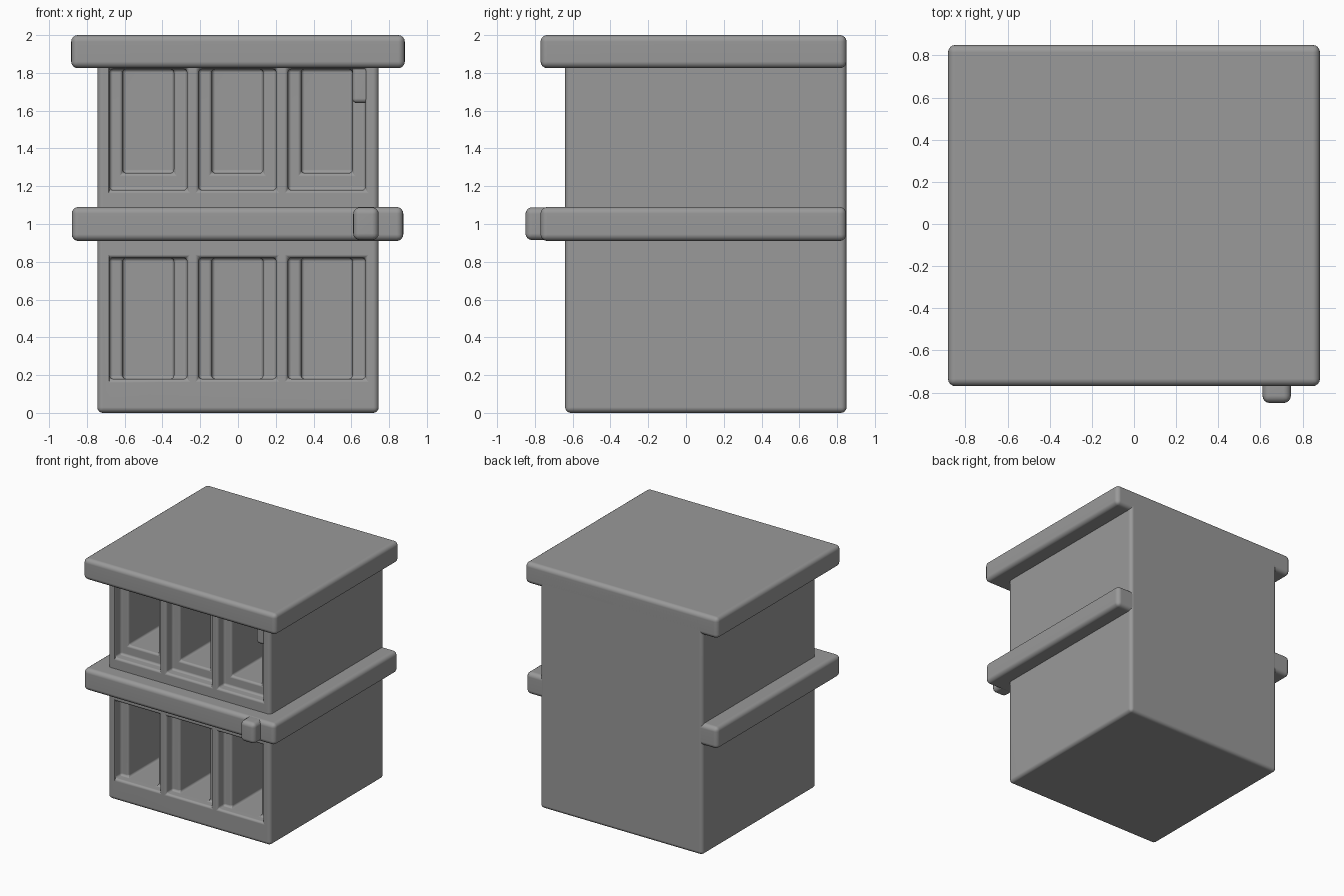
import bpy, bmesh, math
from mathutils import Vector

if "Cube" in bpy.data.objects:
    bpy.data.objects.remove(bpy.data.objects["Cube"])

stone = bpy.data.materials.new("dark_grey")
stone.diffuse_color = (0.32, 0.32, 0.32, 1)
stone.use_nodes = True
stone.node_tree.nodes["Principled BSDF"].inputs["Base Color"].default_value = stone.diffuse_color


def box(name, lo, hi):
    """Axis-aligned box from two opposite corners."""
    lo, hi = Vector(lo), Vector(hi)
    bm = bmesh.new()
    bmesh.ops.create_cube(bm, size=1)
    for v in bm.verts:
        v.co = [(lo[i] + hi[i]) / 2 + v.co[i] * (hi[i] - lo[i]) for i in range(3)]
    mesh = bpy.data.meshes.new(name)
    bm.to_mesh(mesh)
    bm.free()
    mesh.materials.append(stone)
    ob = bpy.data.objects.new(name, mesh)
    bpy.context.collection.objects.link(ob)
    return ob


def round_edges(ob, width):
    bev = ob.modifiers.new("round_edges", 'BEVEL')
    bev.width = width
    bev.segments = 4
    bev.limit_method = 'ANGLE'
    bev.angle_limit = math.radians(40)
    bev.use_clamp_overlap = False


def smooth(ob):
    for p in ob.data.polygons:
        p.use_smooth = True
    ob.modifiers.new("clean_normals", 'WEIGHTED_NORMAL').keep_sharp = True


def rounded_box(name, lo, hi, width):
    ob = box(name, lo, hi)
    round_edges(ob, width)
    smooth(ob)


def cut(ob, name, lo, hi):
    cutter = box(name, lo, hi)
    for p in cutter.data.polygons:
        p.use_smooth = True
    cutter.hide_render = True
    cutter.hide_set(True)
    cutter.display_type = 'WIRE'
    mod = ob.modifiers.new(name, 'BOOLEAN')
    mod.operation = 'DIFFERENCE'
    mod.solver = 'EXACT'
    mod.object = cutter


FRONT, BACK = -0.64, 0.85
STEP, DEPTH = 0.08, 0.62

# Main block with two rows of three stepped window alcoves
body = box("building_body", (-0.745, FRONT, 0), (0.745, BACK, 1.975))
round_edges(body, 0.03)
for row, sill, inner_sill, top in (("lower", 0.18, 0.18, 0.82), ("upper", 1.18, 1.27, 1.82)):
    for i, x in enumerate((-0.475, -0.003, 0.47)):
        cut(body, f"{row}_frame_cutter_{i}", (x - 0.205, -0.9, sill), (x + 0.205, FRONT + STEP, top))
        cut(body, f"{row}_alcove_cutter_{i}", (x - 0.135, -0.9, inner_sill), (x + 0.135, FRONT + DEPTH, top))
round_edges(body, 0.018)
smooth(body)

# Overhanging roof slab and middle ledge, flush at the back
rounded_box("roof_slab", (-0.883, -0.77, 1.825), (0.883, BACK, 2.0), 0.035)
rounded_box("middle_ledge", (-0.88, -0.77, 0.91), (0.875, BACK - 0.002, 1.09), 0.035)

# Small raised block on the ledge near the right corner
rounded_box("ledge_block", (0.61, -0.85, 0.915), (0.745, -0.7, 1.088), 0.035)

# Thickened upper corner of the right window frame
rounded_box("frame_corner_fill", (0.605, FRONT + 0.01, 1.64), (0.70, FRONT + 0.12, 1.84), 0.025)
